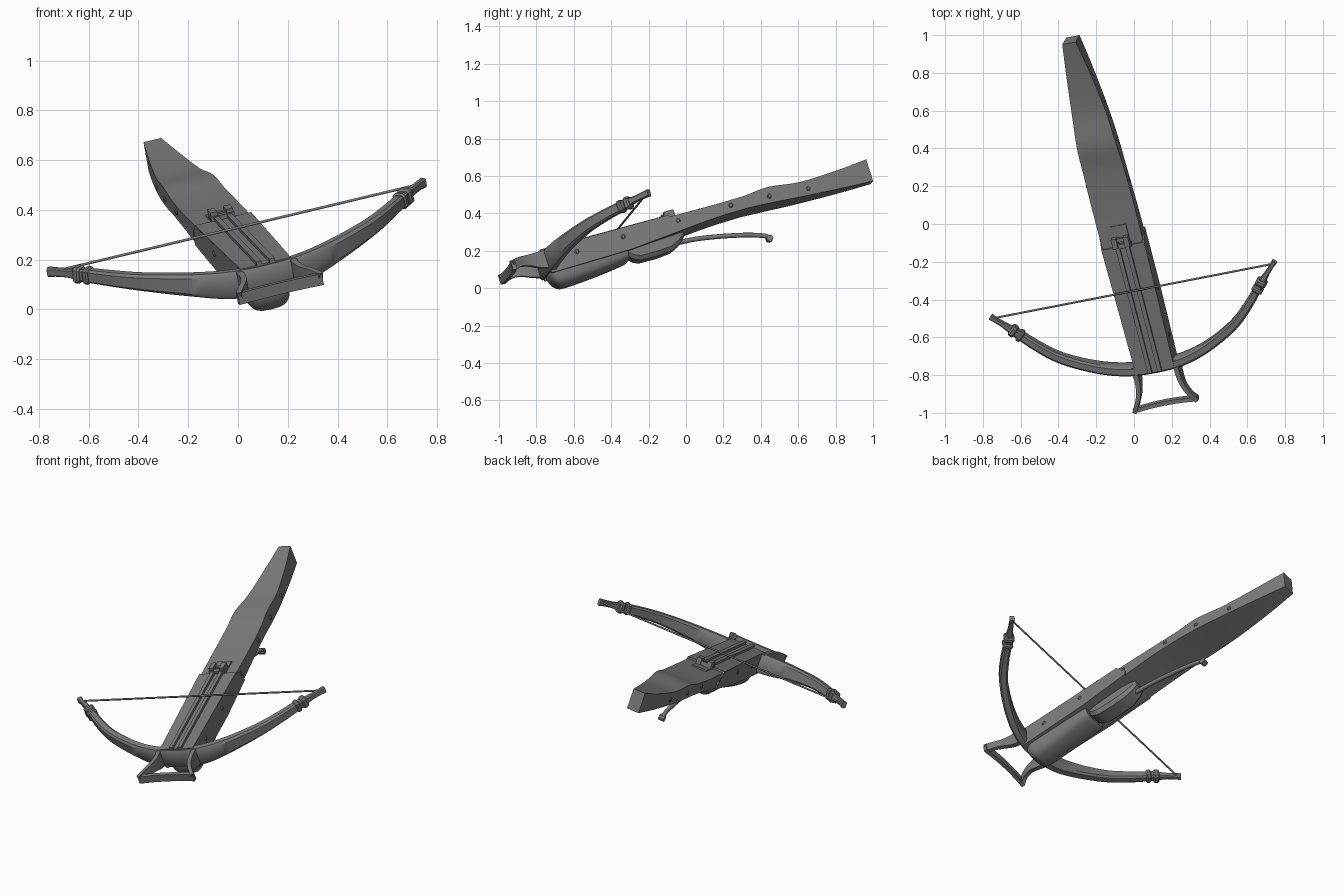
import bpy, bmesh, math
from mathutils import Vector, Matrix

if "Cube" in bpy.data.objects:
    bpy.data.objects.remove(bpy.data.objects["Cube"])

# Tilted frame of the whole weapon: X across the bow, Y toward the butt
X = Vector((0.956, 0.186, 0.228)).normalized()
Y = Vector((-0.2345, 0.938, 0.256))
Y = (Y - X * Y.dot(X)).normalized()
Z = X.cross(Y)
FRAME = Matrix((X, Y, Z)).transposed().to_4x4()
FRAME.translation = (-0.005, -0.355, 0.328)

gray = bpy.data.materials.new("plain_gray")
gray.diffuse_color = (0.2, 0.2, 0.2, 1)
gray.use_nodes = True
gray.node_tree.nodes["Principled BSDF"].inputs["Base Color"].default_value = gray.diffuse_color


def finish(name, bm, angle=30):
    bmesh.ops.recalc_face_normals(bm, faces=bm.faces)
    me = bpy.data.meshes.new(name)
    bm.to_mesh(me)
    bm.free()
    me.materials.append(gray)
    ob = bpy.data.objects.new(name, me)
    bpy.context.collection.objects.link(ob)
    ob.matrix_world = FRAME
    bpy.ops.object.select_all(action='DESELECT')
    ob.select_set(True)
    bpy.context.view_layer.objects.active = ob
    bpy.ops.object.shade_smooth_by_angle(angle=math.radians(angle))
    return ob


def loft(name, rings, angle=30):
    """Skin a row of rings and cap both ends."""
    bm = bmesh.new()
    vs = [[bm.verts.new(p) for p in r] for r in rings]
    n = len(vs[0])
    for a, b in zip(vs, vs[1:]):
        for i in range(n):
            j = (i + 1) % n
            bm.faces.new((a[i], a[j], b[j], b[i]))
    bm.faces.new(vs[0])
    bm.faces.new(vs[-1])
    return finish(name, bm, angle)


def box(name, lo, hi):
    (a, b, c), (d, e, f) = lo, hi
    return loft(name, [[(a, y, c), (d, y, c), (d, y, f), (a, y, f)] for y in (b, e)])


def smooth(pts, steps=5):
    """Catmull-Rom through rows of numbers."""
    P = [Vector(p) for p in pts]
    P = [2 * P[0] - P[1]] + P + [2 * P[-1] - P[-2]]
    out = []
    for a, b, c, d in zip(P, P[1:], P[2:], P[3:]):
        for k in range(steps):
            t = k / steps
            out.append(0.5 * (2 * b + (c - a) * t + (2 * a - 5 * b + 4 * c - d) * t ** 2
                              + (3 * b - a - 3 * c + d) * t ** 3))
    return out + [P[-2]]


def sweep(name, path, sizes, profile, angle=30):
    """Sweep a profile; sizes are (thickness, height) half extents per point."""
    rings = []
    for i, p in enumerate(path):
        t = (path[min(i + 1, len(path) - 1)] - path[max(i - 1, 0)]).normalized()
        ref = Vector((0, 0, 1)) if abs(t.z) < 0.9 else Vector((0, 1, 0))
        n = t.cross(ref).normalized()
        u = n.cross(t)
        rings.append([p + n * a * sizes[i][0] + u * b * sizes[i][1] for a, b in profile])
    return loft(name, rings, angle)


SQUARE = [(-1, -1), (1, -1), (1, 1), (-1, 1)]
CHAMFER = [(-1, -.7), (-.6, -1), (.6, -1), (1, -.7), (1, .7), (.6, 1), (-.6, 1), (-1, .7)]
ROUND = [(math.cos(i * math.pi / 4), math.sin(i * math.pi / 4)) for i in range(8)]

# Stock: (y, half width, top, bottom)
stations = smooth([(-.45, .103, -.037, -.16), (-.1, .108, -.037, -.153), (.27, .113, -.037, -.127),
                   (.5, .114, -.038, -.108), (.68, .111, -.034, -.102)], 3)[:-1]
stations += smooth([(.68, .111, -.034, -.102), (.82, .106, -.02, -.108), (1.0, .091, -.037, -.117),
                    (1.22, .064, -.024, -.124), (1.4, .037, -.003, -.126)], 4)
loft("stock", [[(-w, y, b), (w, y, b), (w, y, t), (-w, y, t)] for y, w, t, b in
               [tuple(s) for s in stations]])

# Top plate with two raised rails forming the bolt groove
loft("top_plate", [[(-w, y, -.045), (w, y, -.045), (w, y, -.027), (-w, y, -.027)]
                   for y, w in ((-.46, .106), (.245, .118))])
for s in (-1, 1):
    box("rail", (s * .027 - .011, -.465, -.03), (s * .027 + .011, .24, -.012))

# Side cheeks with a swept rear end
for s in (-1, 1):
    outline = [(-.46, -.03), (.245, -.03), (.285, -.06), (.305, -.1), (.3, -.126),
               (0, -.153), (-.46, -.162)]
    rings = [[(s * (w + .014 * (y + .46) / .75), y, z) for y, z in outline] for w in (.095, .106)]
    loft("side_cheek", rings)

# Rivets along both sides
for y, w, z in ((-.293, .107, -.088), (-.027, .113, -.076), (.288, .115, -.071),
                (.592, .113, -.064), (.812, .107, -.07), (1.035, .087, -.082)):
    for s in (-1, 1):
        rings = [[(s * (w + d), y + r * a, z + r * b) for a, b in ROUND]
                 for d, r in ((-.015, .013), (.003, .013), (.007, .008))]
        loft("rivet", rings)

# String catch behind the rails
box("catch_plate", (-.045, .245, -.045), (.045, .36, -.03))
box("catch_base", (-.05, .238, -.04), (.05, .262, -.008))
for s in (-1, 1):
    box("catch_lug", (s * .033 - .014, .245, -.03), (s * .033 + .014, .3, .008))
box("catch_bar", (-.03, .275, -.03), (.03, .295, -.006))

# Rounded fore-end belly under the stock
ARC = [math.pi * i / 12 for i in range(13)]
rings = []
for y, w, d in smooth([(-.462, .045, .02), (-.452, .068, .055), (-.425, .084, .085), (-.38, .09, .094),
                       (-.2, .09, .08), (-.04, .086, .058), (-.015, .08, .045)], 3):
    rings.append([(w * math.copysign(abs(math.cos(a)) ** .65, math.cos(a)), y,
                   -.145 - d * math.sin(a) ** .65) for a in ARC])
loft("fore_end", rings, 40)

# Trigger housing
rings = [[(-w, y, -.11), (w, y, -.11), (w, y, b + .022), (w * .7, y, b), (-w * .7, y, b), (-w, y, b + .022)]
         for y, w, b in ((-.015, .05, -.172), (.02, .058, -.2), (.05, .06, -.212), (.15, .06, -.213),
                         (.23, .058, -.205), (.28, .05, -.182), (.315, .04, -.15))]
loft("trigger_housing", rings)

# Trigger lever with a curled tip
lever = smooth([(0, .26, -.165), (0, .38, -.172), (0, .51, -.192), (0, .65, -.222),
                (0, .745, -.252), (0, .768, -.272)], 4)
sweep("trigger_lever", lever, [(.013, .013)] * len(lever), ROUND, 50)
rings = [[(x, .768 + .019 * a, -.275 + .019 * b) for a, b in ROUND] for x in (-.017, .017)]
loft("lever_tip", rings)

# Bow: x, y, z, half thickness, half height, mirrored to both sides
half = [(0, -.452, -.093, .027, .06), (.15, -.44, -.086, .027, .057), (.30, -.392, -.063, .026, .046),
        (.467, -.302, -.036, .025, .035), (.577, -.208, -.02, .024, .03), (.69, -.085, -.006, .021, .026)]
full = [(-a, b, c, d, e) for a, b, c, d, e in half[:0:-1]] + half
rows = smooth(full, 4)
sweep("bow", [Vector(r[:3]) for r in rows], [(r[3], r[4]) for r in rows], CHAMFER, 35)

for s in (-1, 1):
    # Bindings and nocked tips
    for q0, q1 in (((.648, -.133, -.011), (.666, -.113, -.009)), ((.676, -.102, -.008), (.698, -.077, -.006))):
        a, b = Vector(q0), Vector(q1)
        path = [a, a.lerp(b, .25), a.lerp(b, .75), b]
        sweep("binding", [Vector((s * p.x, p.y, p.z)) for p in path],
              [(.024, .028), (.03, .034), (.03, .034), (.024, .028)], CHAMFER)
    tip = [(.68, -.097, -.006), (.73, -.045, -.002), (.765, -.01, 0), (.787, .012, 0)]
    sweep("bow_tip", [Vector((s * x, y, z)) for x, y, z in tip],
          [(.021, .022), (.014, .017), (.012, .018), (.015, .02)], CHAMFER)

# Bowstring
sweep("bowstring", [Vector((-.78, 0, 0)), Vector((.78, 0, 0))], [(.0055, .0055)] * 2, ROUND, 50)

# Foot stirrup: arched, flaring arms joined by a flat bar
for s in (-1, 1):
    arm = smooth([(.118, -.43, -.088, .013, .055), (.112, -.5, -.08, .013, .045),
                  (.122, -.57, -.068, .012, .03), (.145, -.625, -.067, .011, .026),
                  (.17, -.668, -.08, .011, .028)], 3)
    sweep("stirrup_arm", [Vector((s * r[0], r[1], r[2])) for r in arm], [(r[3], r[4]) for r in arm], SQUARE)
bar = smooth([(-.178, -.665, -.08), (-.09, -.657, -.08), (0, -.654, -.08), (.09, -.657, -.08), (.178, -.665, -.08)], 2)
sweep("stirrup_bar", bar, [(.011, .024)] * len(bar), SQUARE)
